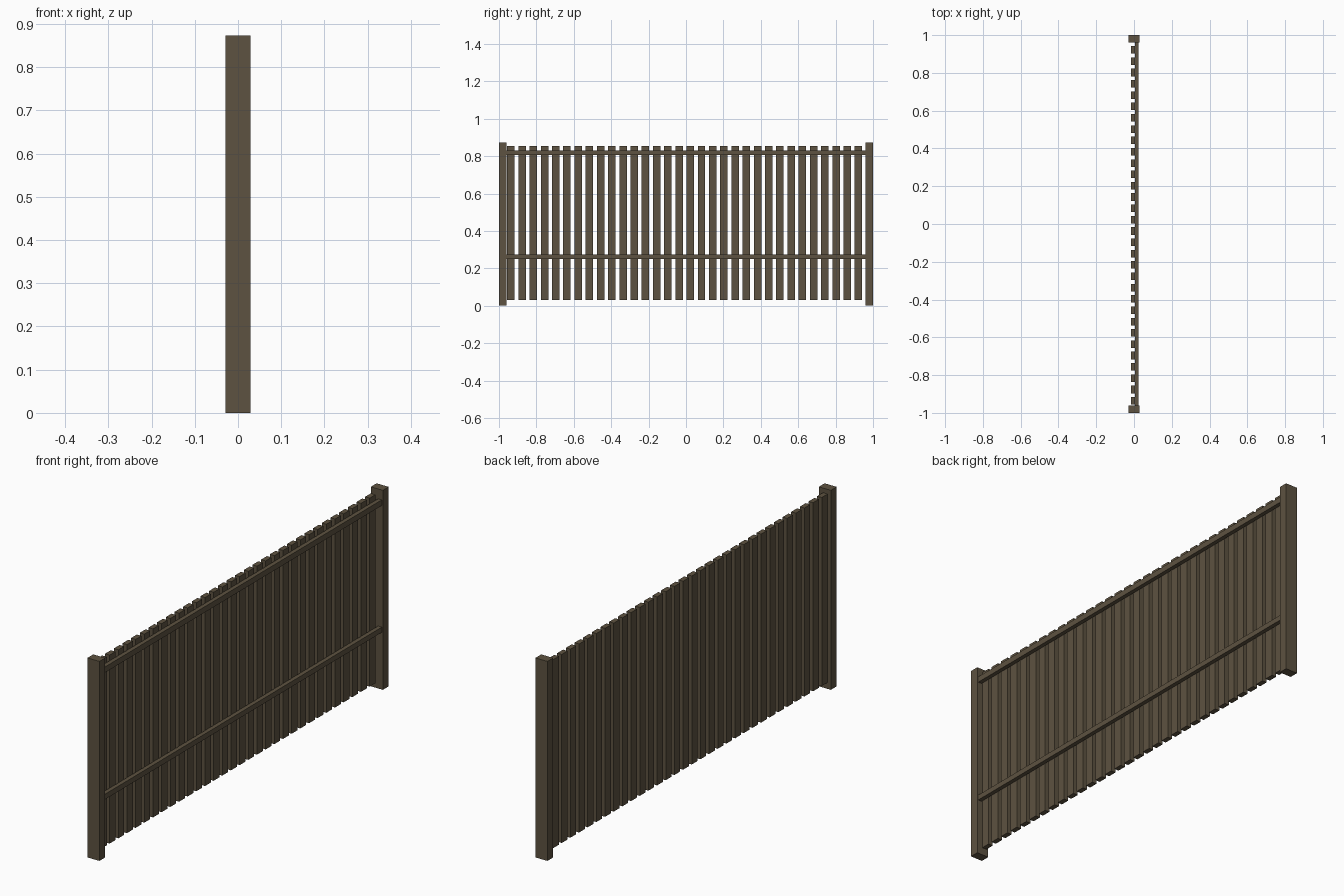
import bpy

if "Cube" in bpy.data.objects:
    bpy.data.objects.remove(bpy.data.objects["Cube"])

wood = bpy.data.materials.new("dark_wood")
wood.diffuse_color = (0.11, 0.085, 0.052, 1)
wood.use_nodes = True
wood.node_tree.nodes["Principled BSDF"].inputs["Base Color"].default_value = wood.diffuse_color


def box(name, x, y, z):
    """Box from (min, max) ranges on each axis."""
    bpy.ops.mesh.primitive_cube_add(size=1, location=[sum(r) / 2 for r in (x, y, z)])
    ob = bpy.context.object
    ob.name = name
    ob.scale = [r[1] - r[0] for r in (x, y, z)]
    bpy.ops.object.transform_apply(location=False, rotation=False, scale=True)
    ob.data.materials.append(wood)
    return ob


# End posts
box("post_left", (-0.029, 0.029), (-1.0, -0.96), (0, 0.873))
box("post_right", (-0.029, 0.029), (0.96, 1.0), (0, 0.873))

# Horizontal rails on the +x side of the slats
box("rail_top", (0.006, 0.024), (-0.96, 0.96), (0.805, 0.83))
box("rail_bottom", (0.006, 0.024), (-0.96, 0.96), (0.25, 0.273))

# Evenly spaced vertical slats
COUNT, FIRST, LAST, HALF = 32, -0.936, 0.922, 0.02
for i in range(COUNT):
    y = FIRST + (LAST - FIRST) * i / (COUNT - 1)
    box(f"slat_{i + 1:02d}", (-0.016, 0.006), (y - HALF, y + HALF), (0.03, 0.855))
